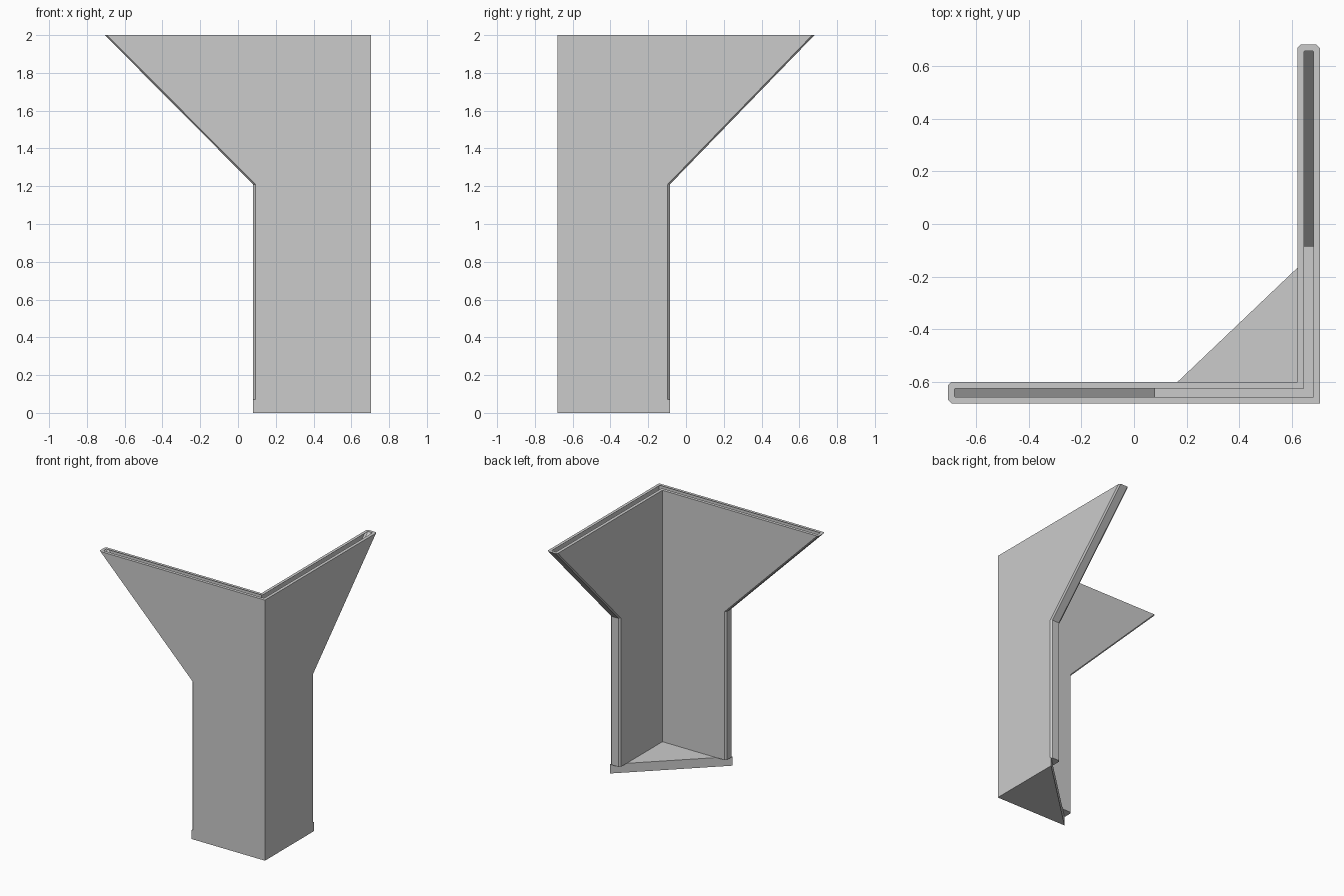
import bpy, bmesh

if "Cube" in bpy.data.objects:
    bpy.data.objects.remove(bpy.data.objects["Cube"])

R, F = 0.705, -0.68          # outer right and front planes
RI, FI = 0.62, -0.60         # inner planes of the two wings
BASE_Z, KINK_Z, TOP_Z = 0.07, 1.21, 2.0
COL_X, COL_Y = 0.08, -0.085  # ends of the wings at the column


def l_ring(a, b, i=0.0, c=0.012):
    """L-shaped outline reaching left to a and back to b, inset by i."""
    a, b = a + i, b - i
    r, f, ri, fi = R - i, F + i, RI + i, FI - i
    return [(a + c, f), (r, f), (r, b - c), (r - c, b), (ri + c, b),
            (ri, b - c), (ri, fi), (a + c, fi), (a, fi - c), (a, f + c)]


def finish(bm, name):
    me = bpy.data.meshes.new(name)
    bm.to_mesh(me)
    bm.free()
    ob = bpy.data.objects.new(name, me)
    bpy.context.collection.objects.link(ob)
    return ob


# Hollow corner shell: column, flared wings and top rim
bm = bmesh.new()
levels = [(l_ring(COL_X, COL_Y), BASE_Z),
          (l_ring(COL_X, COL_Y), KINK_Z),
          (l_ring(-R, -F), TOP_Z),
          (l_ring(-R, -F, 0.024, 0.003), TOP_Z)]
rings = [[bm.verts.new((x, y, z)) for x, y in pts] for pts, z in levels]
for lo, hi in zip(rings, rings[1:]):
    for k in range(len(lo)):
        n = (k + 1) % len(lo)
        bm.faces.new((lo[k], lo[n], hi[n], hi[k]))

# Small undersides where the column overhangs the triangular base
slope = (COL_Y - F) / (R - COL_X)
v = rings[0]
left = bm.verts.new((COL_X + (FI - F) / slope, FI, BASE_Z))
back = bm.verts.new((RI, COL_Y - (R - RI) * slope, BASE_Z))
bm.faces.new((v[0], v[9], v[8], v[7], left))
bm.faces.new((v[2], back, v[5], v[4], v[3]))
finish(bm, "corner_shell")

# Triangular base plate
bm = bmesh.new()
tri = [(COL_X, F), (R, F), (R, COL_Y)]
low = [bm.verts.new((x, y, 0)) for x, y in tri]
top = [bm.verts.new((x, y, BASE_Z)) for x, y in tri]
bm.faces.new(low[::-1])
bm.faces.new(top)
for k in range(3):
    n = (k + 1) % 3
    bm.faces.new((low[k], low[n], top[n], top[k]))
finish(bm, "base_plate")
